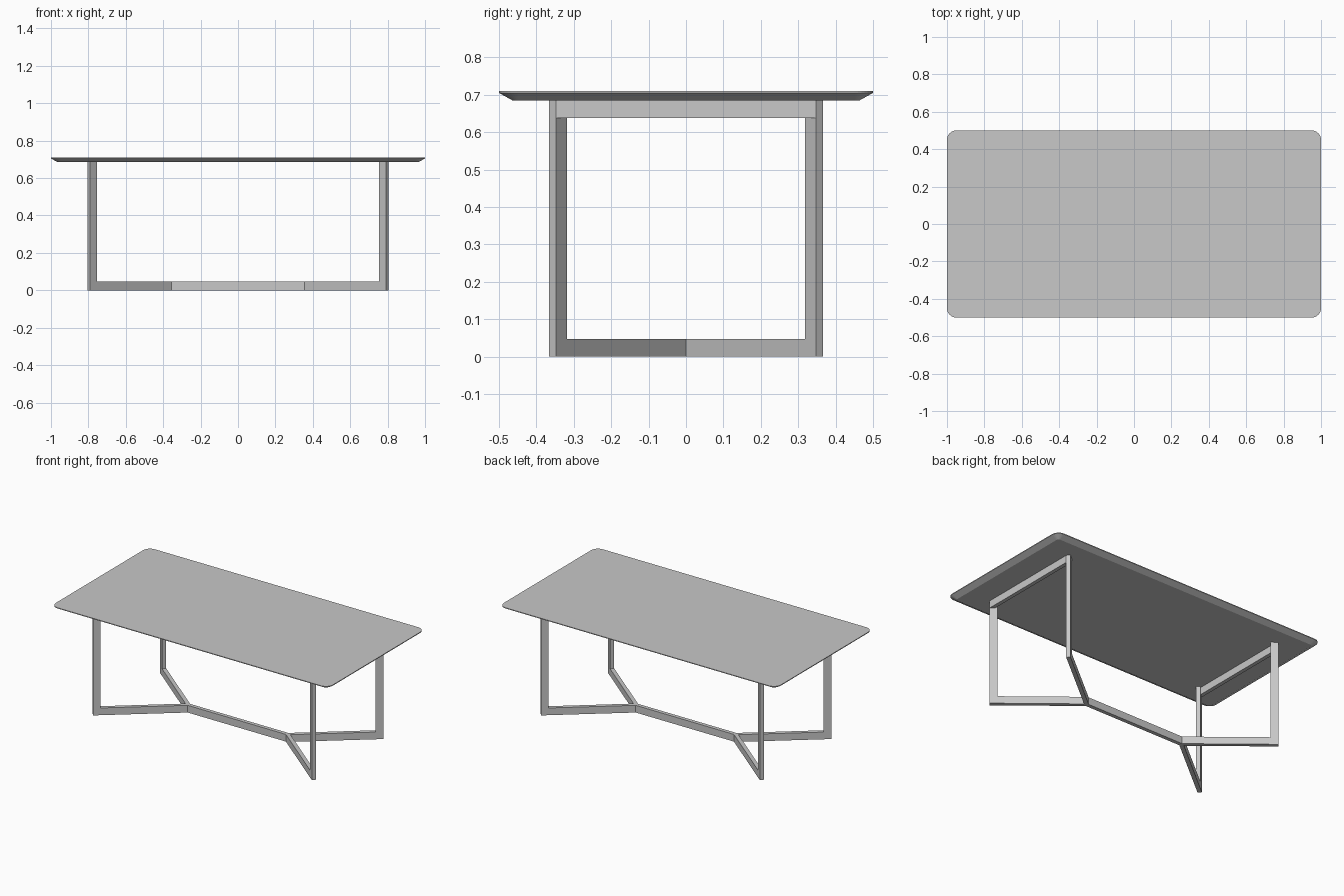
import bpy, bmesh
from math import sin, cos, tan, atan2, pi
from mathutils import Vector

if "Cube" in bpy.data.objects:
    bpy.data.objects.remove(bpy.data.objects["Cube"], do_unlink=True)

grey = bpy.data.materials.new("soft grey")
grey.use_nodes = True
colour = (0.58, 0.58, 0.58, 1)
grey.diffuse_color = colour
grey.node_tree.nodes["Principled BSDF"].inputs["Base Color"].default_value = colour


def loft(name, layers):
    """Solid through stacked outlines; layers = [(outline, z), ...]."""
    bm = bmesh.new()
    rings = [[bm.verts.new((p[0], p[1], z)) for p in outline] for outline, z in layers]
    n = len(rings[0])
    for low, high in zip(rings, rings[1:]):
        for i in range(n):
            j = (i + 1) % n
            bm.faces.new((low[i], low[j], high[j], high[i]))
    bm.faces.new(rings[0][::-1])
    bm.faces.new(rings[-1])
    bmesh.ops.recalc_face_normals(bm, faces=bm.faces)
    mesh = bpy.data.meshes.new(name)
    bm.to_mesh(mesh)
    bm.free()
    mesh.materials.append(grey)
    obj = bpy.data.objects.new(name, mesh)
    bpy.context.collection.objects.link(obj)
    return obj


def rounded_rect(hx, hy, r, steps=8):
    points = []
    for k, (sx, sy) in enumerate([(1, 1), (-1, 1), (-1, -1), (1, -1)]):
        for i in range(steps + 1):
            a = (k + i / steps) * pi / 2
            points.append((sx * (hx - r) + r * cos(a), sy * (hy - r) + r * sin(a)))
    return points


TOP, UNDER, BAR = 0.71, 0.685, 0.047   # heights
HALF, DEPTH = 0.0125, 0.046            # half bar width, leg depth

# Tabletop with thin lip and undercut edge
inset = 0.036
outer = rounded_rect(1, 0.5, 0.05)
inner = rounded_rect(1 - inset, 0.5 - inset, 0.05 - inset)
loft("tabletop", [(inner, UNDER), (outer, TOP - 0.005), (outer, TOP)])

# Base layout: a straight spine that forks toward each leg
fork = Vector((0.359, 0))
foot = Vector((0.798, 0.357))
angle = atan2(foot.y - fork.y, foot.x - fork.x)
along = Vector((cos(angle), sin(angle)))
side = Vector((-sin(angle), cos(angle))) * HALF
crease = fork + Vector((-HALF * tan(angle / 2), HALF))
crotch = fork + Vector((HALF / sin(angle), 0))
leg_inner = foot - along * DEPTH

cx, cy = crease
loft("spine_bar", [([(cx, -cy), fork, (cx, cy), (-cx, cy), -fork, (-cx, -cy)], z)
                   for z in (0, BAR)])

arm = [fork, crotch, leg_inner - side, leg_inner + side, crease]
leg = [leg_inner - side, foot - side, foot + side, leg_inner + side]
for sx, x_name in ((1, "left"), (-1, "right")):
    for sy, y_name in ((1, "back"), (-1, "front")):
        def place(outline):
            return [(p.x * sx, p.y * sy) for p in outline]
        loft(f"{y_name}_{x_name}_base_arm", [(place(arm), 0), (place(arm), BAR)])
        loft(f"{y_name}_{x_name}_leg", [(place(leg), 0), (place(leg), UNDER)])
    # Rail joining the two legs under the top
    x1, y1 = foot - side
    x0 = x1 - 2 * HALF
    rail = [(sx * x0, -y1), (sx * x1, -y1), (sx * x1, y1), (sx * x0, y1)]
    loft(f"{x_name}_top_rail", [(rail, UNDER - BAR), (rail, UNDER)])
